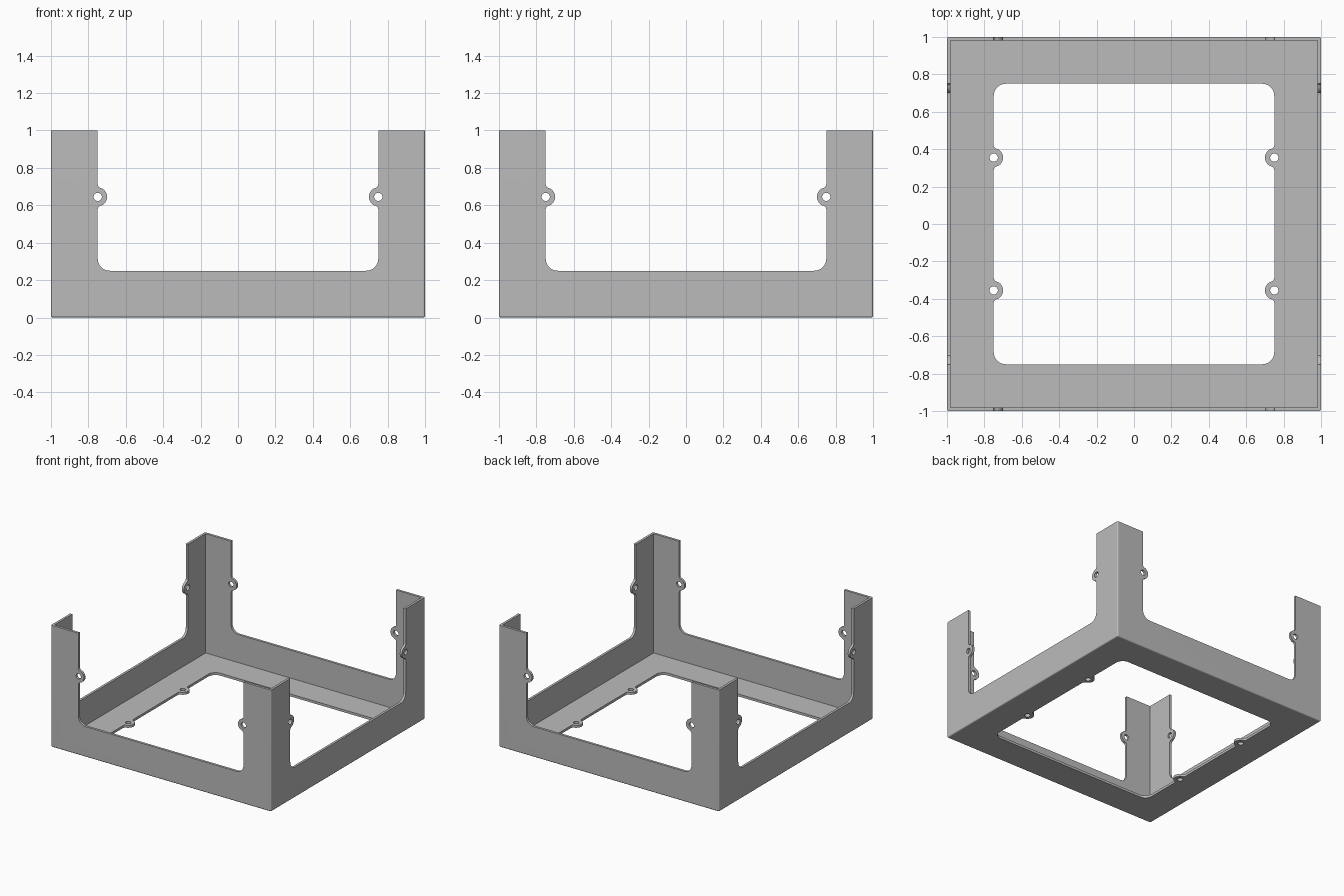
import bpy, bmesh
from math import atan2, cos, pi, radians, sin, sqrt
from mathutils import Matrix

if "Cube" in bpy.data.objects:
    bpy.data.objects.remove(bpy.data.objects["Cube"])

WALL = 0.02        # sheet thickness
OPEN = 0.75        # half width of every opening
CORNER = 0.065     # opening corner radius
LUG_POS = 0.355    # lug distance from the mid plane
LUG_R, HOLE_R, FILLET = 0.05, 0.022, 0.02
EDGE = 0.01        # rounding of the outer edges
GREY = (0.5, 0.5, 0.5, 1)


def arc(cx, cy, r, start, end, steps=8):
    angles = [start + (end - start) * i / steps for i in range(steps + 1)]
    return [(cx + r * cos(a), cy + r * sin(a)) for a in angles]


def quarter():
    """One side of an opening: filleted lug, then the rounded corner."""
    d = sqrt((LUG_R + FILLET) ** 2 - FILLET ** 2)
    t = atan2(d, FILLET)
    c = OPEN - CORNER
    return (arc(OPEN - FILLET, LUG_POS - d, FILLET, 0, t)
            + arc(OPEN, LUG_POS, LUG_R, pi + t, pi - t, 20)[1:-1]
            + arc(OPEN - FILLET, LUG_POS + d, FILLET, -t, 0)
            + arc(c, c, CORNER, 0, pi / 2))


def chain(bm, points, place, closed):
    """Add a line of edges through 2D points placed on a panel."""
    verts = [bm.verts.new(place(u, v)) for u, v in points]
    pairs = list(zip(verts, verts[1:]))
    if closed:
        pairs.append((verts[-1], verts[0]))
    return verts, [bm.edges.new(p) for p in pairs]


def fill_panel(bm, face, place, outline, is_floor):
    """Replace a box face with a sheet that has its opening and lug holes."""
    normal = face.normal.copy()
    border = list(face.edges)
    bm.faces.remove(face)
    verts, edges = chain(bm, outline, place, is_floor)
    if not is_floor:
        # The wall opening breaks through the top edge
        top = max(border, key=lambda e: e.verts[0].co.z + e.verts[1].co.z)
        corners = list(top.verts)
        border.remove(top)
        bm.edges.remove(top)
        for end in (verts[0], verts[-1]):
            near = min(corners, key=lambda c: (c.co - end.co).length)
            edges.append(bm.edges.new((end, near)))
    for su in (-1, 1):
        for sv in ((-1, 1) if is_floor else (1,)):
            ring = arc(su * OPEN, sv * LUG_POS, HOLE_R, 0, 2 * pi, 24)[:-1]
            edges += chain(bm, ring, place, True)[1]
    bmesh.ops.triangle_fill(bm, edges=border + edges, normal=normal, use_beauty=True)


# Outer box with rounded bottom and upright edges
bm = bmesh.new()
bmesh.ops.create_cube(bm, size=1, matrix=Matrix.Translation((0, 0, 0.5)) @ Matrix.Diagonal((2, 2, 1, 1)))
rounded = [e for e in bm.edges if min(v.co.z for v in e.verts) < 0.5]
bmesh.ops.bevel(bm, geom=rounded, offset=EDGE, segments=3, profile=0.5, affect='EDGES')
bm.normal_update()

# Open top
bm.faces.remove(max(bm.faces, key=lambda f: f.calc_center_median().z))

# Openings in the floor and the four walls
half = quarter() + [(-u, v) for u, v in reversed(quarter())]
floor_outline = half + [(u, -v) for u, v in reversed(half)]
wall_outline = [(OPEN, 0)] + half + [(-OPEN, 0)]
for face in [f for f in bm.faces if f.calc_area() > 0.5]:
    x, y, z = (round(c) for c in face.normal)
    if z:
        fill_panel(bm, face, lambda u, v: (u, v, 0), floor_outline, True)
    elif y:
        fill_panel(bm, face, lambda u, v: (u, y, 1 - v), wall_outline, False)
    else:
        fill_panel(bm, face, lambda u, v: (x, u, 1 - v), wall_outline, False)

# Inner skin with square corners, joined to the outer skin along every rim
skin = list(bm.faces)
rims = [e for e in bm.edges if e.is_boundary]
limit = 1 - WALL
inner = {}
for v in list(bm.verts):
    px, py = (max(-limit, min(limit, c)) for c in v.co.xy)
    inner[v] = bm.verts.new((px, py, max(WALL, v.co.z)))
for f in skin:
    bm.faces.new([inner[v] for v in reversed(f.verts)])
for e in rims:
    a, b = e.verts
    bm.faces.new((a, b, inner[b], inner[a]))
bmesh.ops.remove_doubles(bm, verts=list(inner.values()), dist=0.00001)
bmesh.ops.recalc_face_normals(bm, faces=bm.faces)

mesh = bpy.data.meshes.new("corner_frame")
bm.to_mesh(mesh)
bm.free()
frame = bpy.data.objects.new("corner_frame", mesh)
bpy.context.scene.collection.objects.link(frame)

# Plain grey finish
grey = bpy.data.materials.new("plain grey")
grey.use_nodes = True
grey.diffuse_color = GREY
grey.node_tree.nodes["Principled BSDF"].inputs["Base Color"].default_value = GREY
mesh.materials.append(grey)

# Smooth fillets, flat sheets
bpy.ops.object.select_all(action='DESELECT')
bpy.context.view_layer.objects.active = frame
frame.select_set(True)
bpy.ops.object.shade_smooth_by_angle(angle=radians(35))
weighted = frame.modifiers.new("flat_sheets", 'WEIGHTED_NORMAL')
weighted.keep_sharp = True
